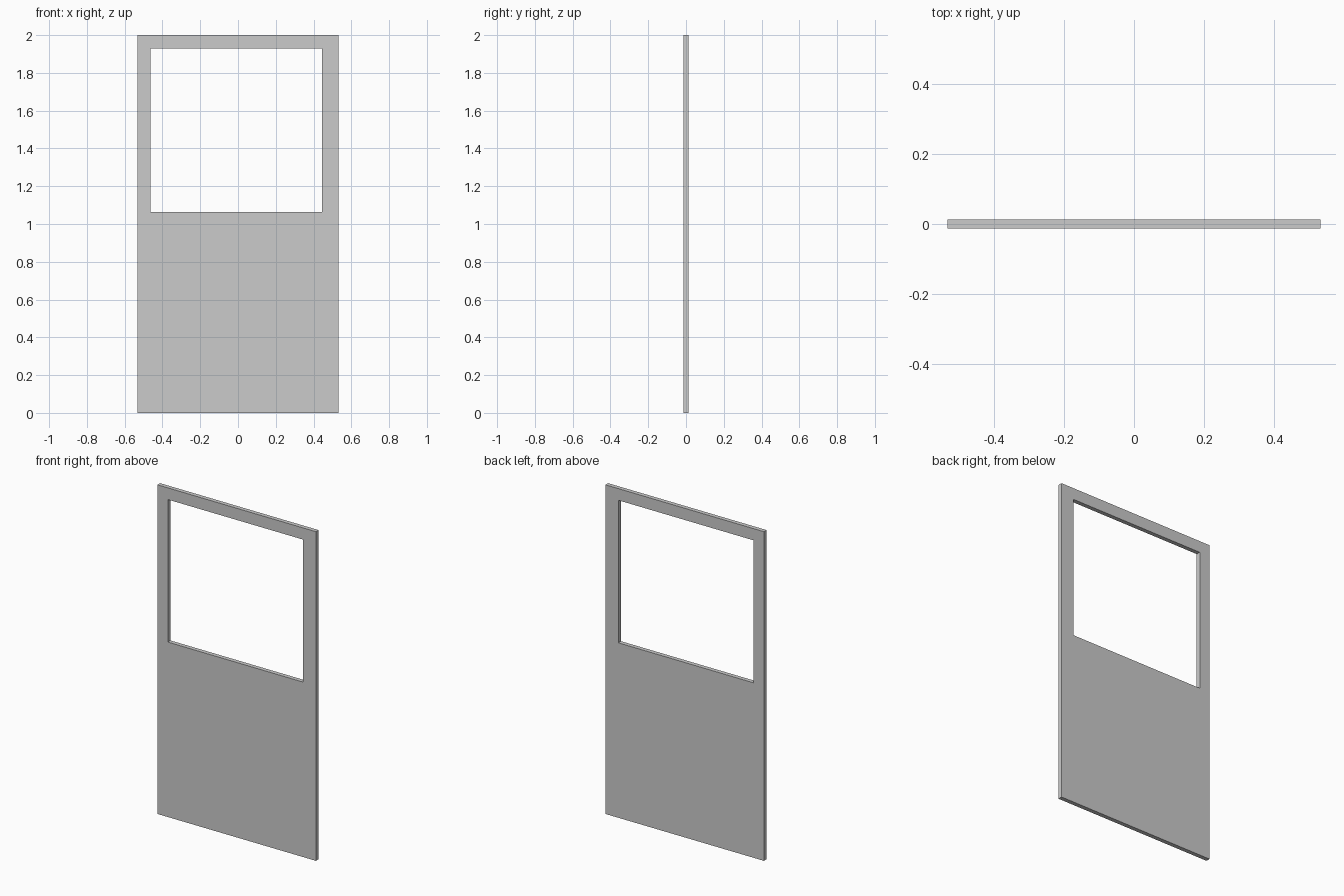
import bpy, bmesh
from mathutils import Vector

if "Cube" in bpy.data.objects:
    bpy.data.objects.remove(bpy.data.objects["Cube"])

HALF_W, HEIGHT, DEPTH = 0.533, 2.0, 0.026
WIN_L, WIN_R, WIN_B, WIN_T = -0.463, 0.446, 1.063, 1.929


def rect(x0, x1, z0, z1, y):
    return [(x0, y, z0), (x1, y, z0), (x1, y, z1), (x0, y, z1)]


# Door leaf: ring of four faces around the open window, extruded through
bm = bmesh.new()
outer = [bm.verts.new(p) for p in rect(-HALF_W, HALF_W, 0, HEIGHT, -DEPTH / 2)]
inner = [bm.verts.new(p) for p in rect(WIN_L, WIN_R, WIN_B, WIN_T, -DEPTH / 2)]
for i in range(4):
    j = (i + 1) % 4
    bm.faces.new((outer[i], outer[j], inner[j], inner[i]))
res = bmesh.ops.extrude_face_region(bm, geom=bm.faces[:], use_keep_orig=True)
verts = [g for g in res["geom"] if isinstance(g, bmesh.types.BMVert)]
bmesh.ops.translate(bm, verts=verts, vec=Vector((0, DEPTH, 0)))
bmesh.ops.recalc_face_normals(bm, faces=bm.faces)

mesh = bpy.data.meshes.new("door_leaf")
bm.to_mesh(mesh)
bm.free()
door = bpy.data.objects.new("door_leaf", mesh)
bpy.context.collection.objects.link(door)
